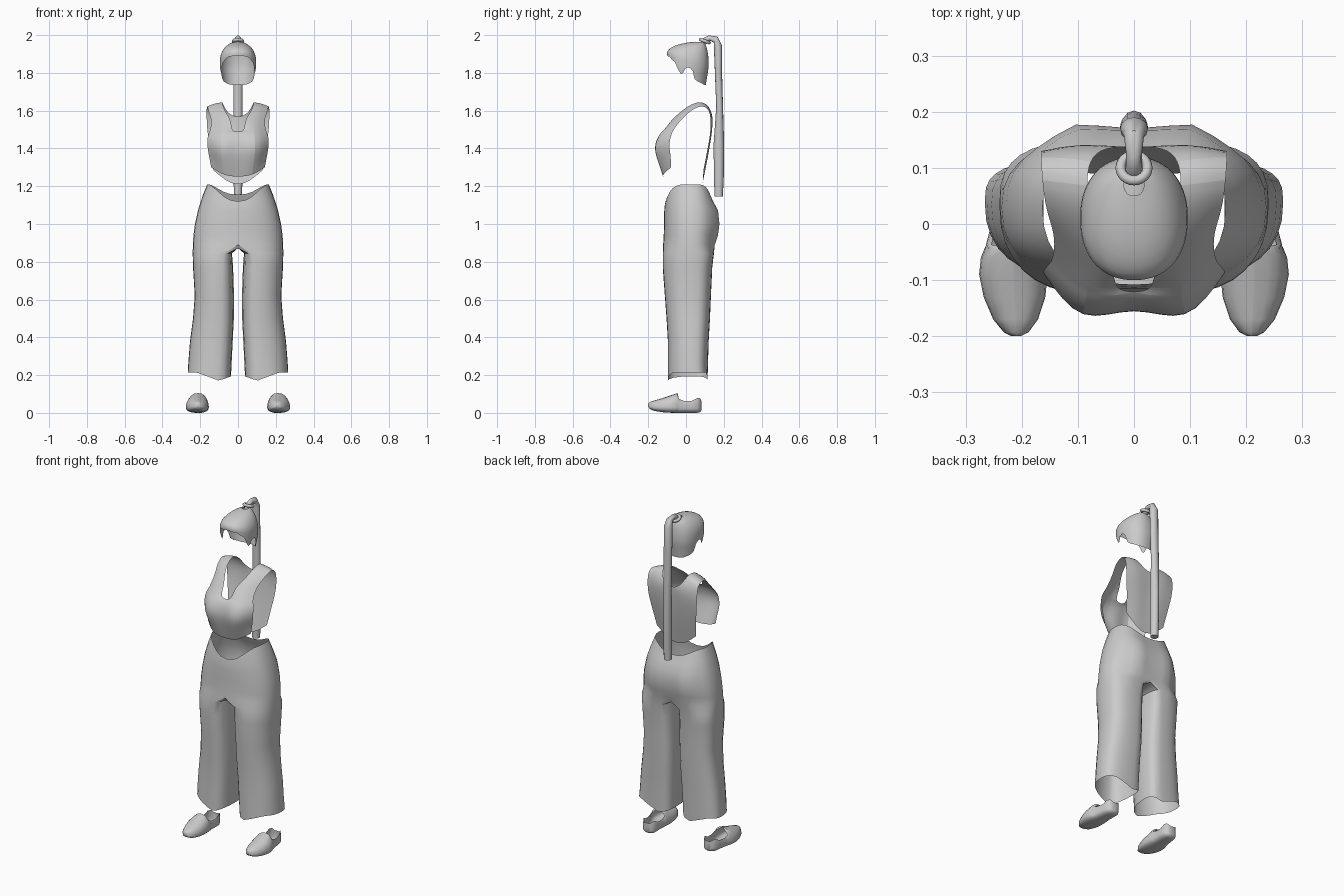
import bpy
from math import sin, cos, pi, radians, copysign, exp

if "Cube" in bpy.data.objects:
    bpy.data.objects.remove(bpy.data.objects["Cube"])


def loft(name, rows, closed=False, mirror=False, caps=False, subsurf=0):
    """Skin a list of equal-length point rows into one mesh object."""
    n = len(rows[0])
    verts = [p for r in rows for p in r]
    faces = []
    for i in range(len(rows) - 1):
        for j in range(n if closed else n - 1):
            k = (j + 1) % n
            faces.append((i * n + j, i * n + k, (i + 1) * n + k, (i + 1) * n + j))
    if caps:
        faces.append(tuple(range(n))[::-1])
        faces.append(tuple(range(len(verts) - n, len(verts))))
    me = bpy.data.meshes.new(name)
    me.from_pydata(verts, [], faces)
    ob = bpy.data.objects.new(name, me)
    bpy.context.collection.objects.link(ob)
    if mirror:
        m = ob.modifiers.new("mirror", 'MIRROR')
        m.merge_threshold = 0.0005
    if subsurf:
        s = ob.modifiers.new("smooth", 'SUBSURF')
        s.levels = s.render_levels = subsurf
        s.boundary_smooth = 'PRESERVE_CORNERS'
    smooth(ob)
    return ob


def smooth(ob):
    bpy.ops.object.select_all(action='DESELECT')
    ob.select_set(True)
    bpy.context.view_layer.objects.active = ob
    bpy.ops.object.shade_smooth_by_angle(angle=radians(40))


def spow(v, e):
    return copysign(abs(v) ** e, v)


def lerp_table(table, x):
    for (a, va), (b, vb) in zip(table, table[1:]):
        if x <= b:
            return va + (vb - va) * (x - a) / (b - a)
    return table[-1][1]


# Hair cap: arcs from the gathered crown out to a shaped hairline
hairline = [(0, 1.893), (30, 1.885), (55, 1.855), (70, 1.795), (76, 1.79), (83, 1.822), (92, 1.832),
            (101, 1.815), (108, 1.77), (118, 1.755), (150, 1.738), (180, 1.735)]
rows = []
AZ = 60
for i in range(14):
    row = []
    for j in range(AZ):
        d = 360 * j / AZ
        edge = lerp_table(hairline, min(d, 360 - d))
        front = 0.5 + 0.5 * cos(radians(d))
        zeq = max(edge + 0.006, 1.85 + 0.055 * front ** 2)
        ex, ey = 0.096 * spow(sin(radians(d)), .9), 0.01 - 0.11 * spow(cos(radians(d)), .9)
        if i < 9:
            a = (0.12 + 0.88 * i / 8) * pi / 2
            f, ay = sin(a), 0.085
            z = zeq + (1.966 - zeq) * cos(a)
        else:
            z = zeq + (edge - zeq) * (i - 8) / 5
            f, ay = 1 - 1.5 * max(0, 1.83 - z), 0.01
        row.append((ex * f, ay + (ey - ay) * f, z))
    rows.append(row)
loft("hair_cap", rows, closed=True)

# Hair band
bpy.ops.mesh.primitive_torus_add(major_segments=24, minor_segments=10, major_radius=0.024,
                                 minor_radius=0.009, location=(0, 0.1, 1.968),
                                 rotation=(radians(-20), 0, 0))
bpy.context.object.name = "hair_band"
smooth(bpy.context.object)

# Ponytail: (y, z, half width, half depth, tilt of the section in degrees)
tail = [(0.088, 1.95, .018, .018, 0), (0.103, 1.976, .014, .016, -25), (0.125, 1.984, .014, .015, -70),
        (0.157, 1.976, .018, .019, -120), (0.169, 1.94, .025, .022, -165), (0.172, 1.8, .025, .019, -180),
        (0.178, 1.62, .024, .018, -180), (0.174, 1.42, .023, .028, -180), (0.174, 1.25, .023, .026, -180),
        (0.173, 1.145, .022, .022, -180)]
rows = []
for y, z, w, d, t in tail:
    t = radians(t)
    rows.append([(w * cos(a), y + d * sin(a) * cos(t), z + d * sin(a) * sin(t))
                 for a in [2 * pi * k / 12 for k in range(12)]])
loft("ponytail", rows, closed=True, caps=True)

# Sleeveless top: half strip from front hem over the shoulder to the back hem
top = [
    [(0, -.115, 1.25), (.075, -.13, 1.255), (.142, -.08, 1.30)],
    [(0, -.135, 1.33), (.09, -.163, 1.33), (.153, -.08, 1.36)],
    [(0, -.144, 1.40), (.097, -.194, 1.40), (.163, -.09, 1.41)],
    [(0, -.136, 1.46), (.093, -.165, 1.465), (.162, -.083, 1.46)],
    [(0, -.122, 1.488), (.085, -.13, 1.495), (.15, -.07, 1.49)],
    [(.035, -.118, 1.49), (.085, -.126, 1.499), (.147, -.066, 1.497)],
    [(.035, -.08, 1.55), (.09, -.082, 1.535), (.141, -.045, 1.53)],
    [(.065, -.035, 1.588), (.105, -.035, 1.58), (.143, -.012, 1.565)],
    [(.08, .015, 1.628), (.12, .018, 1.62), (.157, .025, 1.60)],
    [(.085, .07, 1.65), (.125, .075, 1.646), (.164, .08, 1.63)],
    [(.08, .115, 1.635), (.12, .122, 1.63), (.166, .125, 1.61)],
    [(.055, .137, 1.585), (.11, .145, 1.57), (.166, .132, 1.54)],
    [(0, .138, 1.56), (.08, .145, 1.51), (.16, .128, 1.47)],
    [(0, .12, 1.39), (.075, .127, 1.39), (.145, .112, 1.385)],
    [(0, .085, 1.208), (.055, .09, 1.22), (.13, .092, 1.285)]]
loft("sleeveless_top", top, mirror=True, subsurf=2)

# Wide trousers: outer arc runs centre front to centre back, inner arc closes each leg
OUT, INN = 17, 8


def ring(z, xi, xo, yf, yb, cx, ef, eb, cy):
    pts = []
    for k in range(OUT + INN - 1):
        if k < OUT:
            a, rx = -pi / 2 + pi * k / (OUT - 1), xo - cx
        else:
            a, rx = pi / 2 + pi * (k - OUT + 1) / INN, cx - xi
        c, s = (0 if k in (0, OUT - 1) else cos(a)), sin(a)
        e = ef if s < 0 else eb
        pts.append((cx + rx * spow(c, e), cy + (yb - cy if s > 0 else cy - yf) * spow(s, e), z))
    return pts


# Hips with a dipped waistline: z, outer x, front y, back y, front dip, back dip, seat lobe
hips = [(1.21, .163, -.108, .128, .09, .055, 0), (1.15, .187, -.113, .145, .055, .035, .004),
        (1.08, .21, -.116, .166, .02, .01, .012), (1.0, .228, -.116, .17, 0, 0, .016),
        (.94, .236, -.118, .162, 0, 0, .016), (.89, .239, -.121, .148, 0, 0, .012)]
rows = []
for z, xo, yf, yb, df, db, lobe in hips:
    row = []
    for k, (x, y, _) in enumerate(ring(z, 0, xo, yf, yb, 0, .85, .82, .03)):
        s = sin(-pi / 2 + pi * k / (OUT - 1)) if k < OUT else 0
        if s > 0:
            y += lobe * exp(-((x - .1) / .045) ** 2)
        row.append((x, y, z - (df if s < 0 else db) * s ** 4))
    rows.append(row)
crotch = rows[-1]
hip_ob = loft("trouser_hips", [r[:OUT] for r in rows], mirror=True)

# Legs: z, inner x, outer x, front y, back y
rows = [[(x, y, z if k < OUT else .872) for k, (x, y, z) in enumerate(crotch)]]
for z, xi, xo, yf, yb, w in [(.845, .032, .24, -.123, .148, .04), (.77, .026, .238, -.123, .139, .055),
                             (.62, .021, .229, -.112, .132, .065), (.5, .022, .238, -.103, .127, .065),
                             (.38, .028, .254, -.096, .12, .065), (.28, .033, .262, -.096, .117, .065)]:
    rows.append(ring(z, xi, xo, yf, yb, xi + w, .85, .72, .035))
rows.append([(x, y, .17 + .045 * min(1, abs(x - .1) / .12))
             for x, y, z in ring(.2, .037, .266, -.096, .114, .105, .85, .68, .04)])
trousers = loft("trousers", rows, closed=True, mirror=True)

# Weld hips and legs into one garment
hip_ob.select_set(True)
bpy.ops.object.join()
bpy.ops.object.mode_set(mode='EDIT')
bpy.ops.mesh.select_all(action='SELECT')
bpy.ops.mesh.remove_doubles(threshold=0.0003)
bpy.ops.mesh.normals_make_consistent(inside=False)
bpy.ops.object.mode_set(mode='OBJECT')
smooth(trousers)

# Slip-on shoes: y, centre x, half width, bottom z, upper height, opening angle
shoe = [(-.2, .21, .008, .035, .02, 0), (-.193, .21, .022, .022, .027, 0), (-.17, .211, .04, .011, .035, 0),
        (-.13, .213, .055, .004, .046, 0), (-.09, .215, .061, .001, .06, 0), (-.06, .214, .059, 0, .07, 0),
        (-.045, .212, .055, 0, .075, 0), (-.037, .211, .053, 0, .06, 48), (-.01, .209, .048, 0, .055, 60),
        (.03, .206, .045, 0, .055, 60), (.058, .204, .042, 0, .08, 60), (.074, .203, .032, .004, .08, 60),
        (.081, .203, .018, .012, .06, 60)]
rows = []
for y, cx, hw, zb, h, gap in shoe:
    row = []
    for k in range(21):
        a = radians(90 + gap + (360 - 2 * gap) * k / 20)
        s = spow(sin(a), .75 if gap or sin(a) < 0 else 1)
        row.append((cx + hw * spow(cos(a), .8), y, .03 + (.03 - zb if s < 0 else h) * s))
    rows.append(row)
loft("shoe", rows, mirror=True, caps=True)
